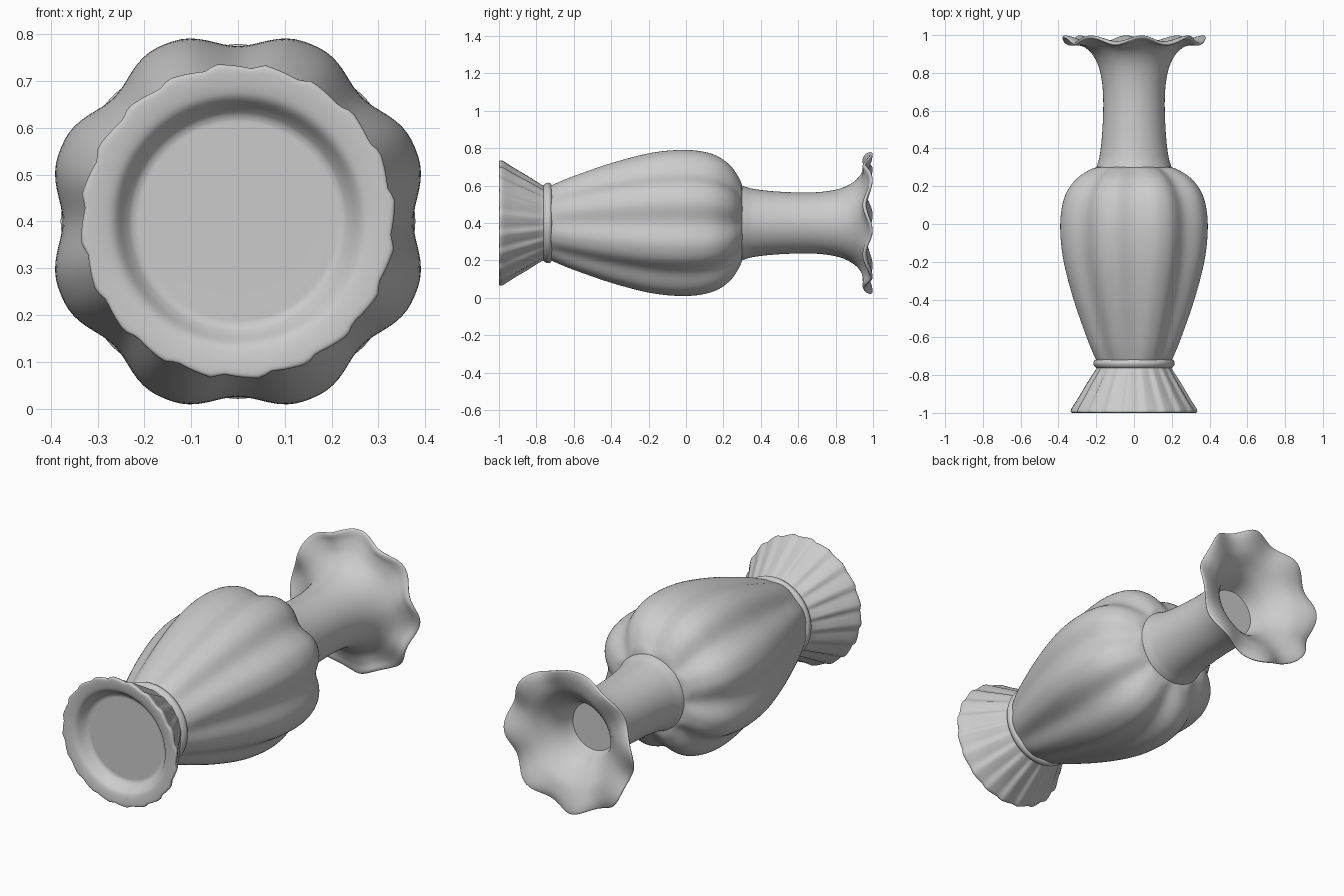
import bpy, bmesh
from math import sin, cos, pi

if "Cube" in bpy.data.objects:
    bpy.data.objects.remove(bpy.data.objects["Cube"])

SEG = 144
AXIS_Z = 0.4


def smooth_profile(pts, steps):
    """Catmull-Rom resampling of a profile."""
    out = []
    p = [pts[0]] + pts + [pts[-1]]
    for i in range(1, len(p) - 2):
        a, b, c, d = p[i - 1:i + 3]
        for k in range(steps):
            t = k / steps
            out.append([0.5 * (2 * B + (C - A) * t + (2 * A - 5 * B + 4 * C - D) * t * t
                               + (3 * B - A - 3 * C + D) * t ** 3)
                        for A, B, C, D in zip(a, b, c, d)])
    out.append(list(pts[-1]))
    return out


def loft(name, profile, shape, steps=5, cap_end=False, angle=50):
    """Revolve a profile around the y axis; shape() modulates each ring."""
    bm = bmesh.new()
    rings = []
    for row in smooth_profile(profile, steps):
        ring = []
        for i in range(SEG):
            t = 2 * pi * i / SEG
            y, r = shape(row, t)
            ring.append(bm.verts.new((r * cos(t), y, AXIS_Z + r * sin(t))))
        rings.append(ring)
    for a, b in zip(rings, rings[1:]):
        for i in range(SEG):
            j = (i + 1) % SEG
            bm.faces.new((a[i], a[j], b[j], b[i]))
    if cap_end:
        bm.faces.new(rings[-1])
    bmesh.ops.recalc_face_normals(bm, faces=bm.faces)
    me = bpy.data.meshes.new(name)
    bm.to_mesh(me)
    bm.free()
    ob = bpy.data.objects.new(name, me)
    bpy.context.collection.objects.link(ob)
    bpy.ops.object.select_all(action='DESELECT')
    ob.select_set(True)
    bpy.context.view_layer.objects.active = ob
    bpy.ops.object.shade_smooth_by_angle(angle=angle * pi / 180)
    return ob


# Body: eight rounded lobes, grooves at every 45 degrees
def lobed(row, t):
    y, r, depth = row
    return y, r * (1 - depth * (0.5 + 0.5 * cos(8 * t)) ** 1.4)


loft("lobed_body", [
    (-0.74, 0.195, 0.02), (-0.70, 0.218, 0.05), (-0.60, 0.262, 0.07),
    (-0.40, 0.335, 0.08), (-0.20, 0.390, 0.085), (-0.04, 0.409, 0.085),
    (0.08, 0.402, 0.09), (0.17, 0.374, 0.10), (0.24, 0.320, 0.12),
    (0.285, 0.250, 0.12), (0.30, 0.205, 0.06), (0.30, 0.170, 0.0)], lobed)


# Neck: trumpet with a ruffled rim, thin wall and a closed throat
def ruffled(row, t):
    y, r, wave = row
    return y + 0.018 * wave * cos(8 * t + 0.9), r + 0.010 * wave * cos(8 * t)


loft("trumpet_neck", [
    (0.27, 0.185, 0), (0.295, 0.198, 0), (0.315, 0.194, 0), (0.36, 0.182, 0),
    (0.46, 0.170, 0), (0.60, 0.163, 0), (0.72, 0.166, 0), (0.82, 0.183, 0),
    (0.89, 0.215, 0.05), (0.935, 0.260, 0.2), (0.957, 0.315, 0.6),
    (0.962, 0.355, 1), (0.970, 0.368, 1), (0.980, 0.362, 1),
    (0.978, 0.320, 0.6), (0.955, 0.255, 0.2), (0.915, 0.205, 0.05),
    (0.86, 0.160, 0), (0.77, 0.125, 0)], ruffled, cap_end=True)


# Collar ring between body and foot
def plain(row, t):
    return row[0], row[1]


loft("foot_collar", [(-0.765, 0.185), (-0.76, 0.203), (-0.742, 0.215),
                     (-0.724, 0.211), (-0.715, 0.195)], plain)


# Foot: pleated flare with a recessed underside
def pleated(row, t):
    y, r, pleat = row
    saw = (t * 20 / (2 * pi) + 0.3) % 1.0
    fold = min(saw / 0.75, (1 - saw) / 0.25)
    return y, r - 0.013 * pleat * (1 - fold)


loft("pleated_foot", [
    (-0.745, 0.195, 0), (-0.77, 0.205, 0.5), (-0.84, 0.250, 1),
    (-0.92, 0.298, 1), (-0.975, 0.333, 0.9), (-0.993, 0.338, 0.8),
    (-1.0, 0.326, 0.5), (-0.996, 0.285, 0), (-0.985, 0.262, 0),
    (-0.955, 0.240, 0), (-0.940, 0.222, 0), (-0.938, 0.190, 0),
    (-0.938, 0.05, 0)], pleated, cap_end=True)
